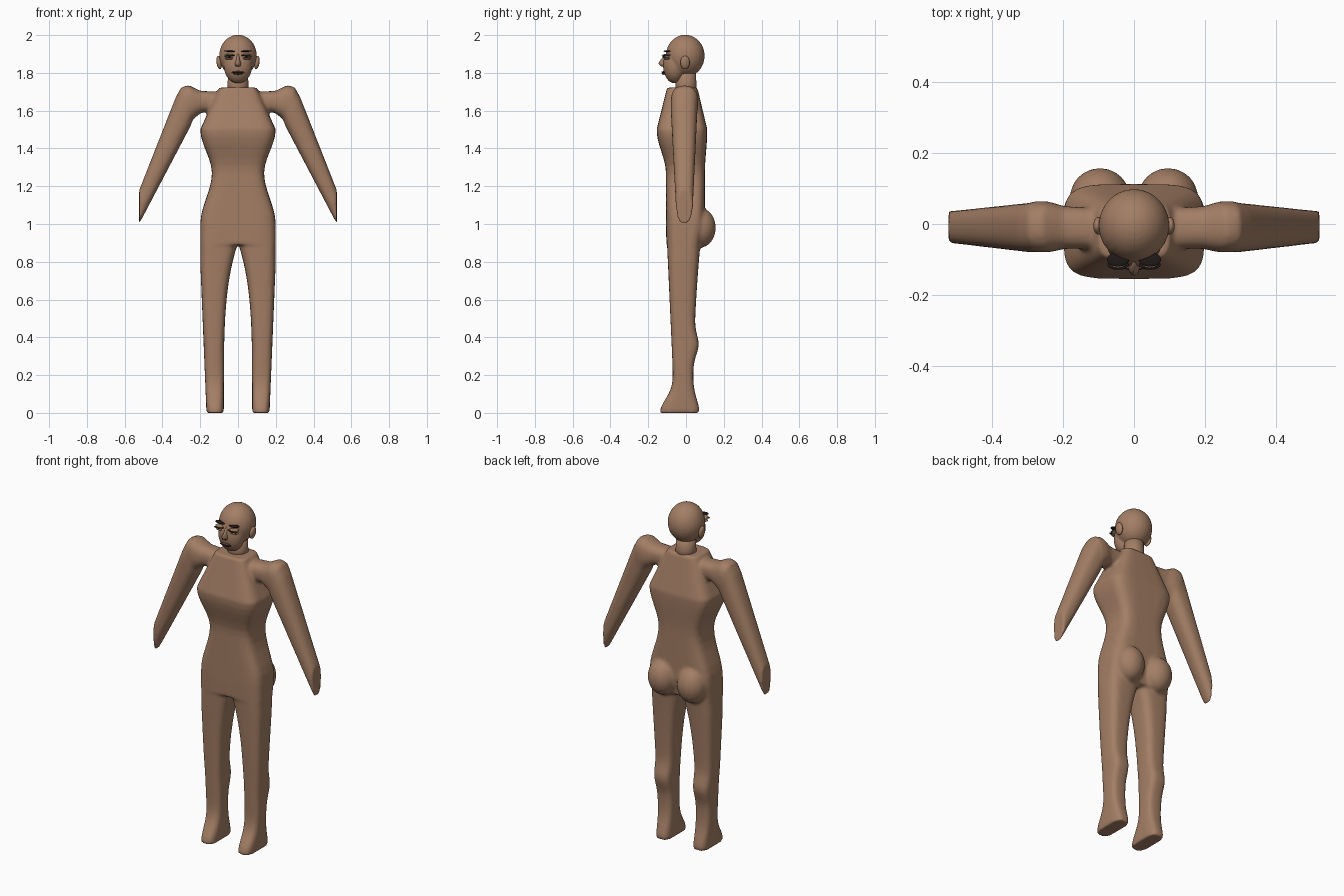
import bpy, bmesh, math
from mathutils import Matrix, Vector

if "Cube" in bpy.data.objects:
    bpy.data.objects.remove(bpy.data.objects["Cube"])


def material(name, red, green, blue):
    mat = bpy.data.materials.new(name)
    mat.use_nodes = True
    colour = (red, green, blue, 1)
    mat.diffuse_color = colour
    mat.node_tree.nodes["Principled BSDF"].inputs["Base Color"].default_value = colour
    return mat


skin = material("skin", red=.37, green=.21, blue=.13)
dark = material("dark hair", red=.015, green=.01, blue=.01)
lip = material("lip brown", red=.16, green=.07, blue=.05)
white = material("eye white", red=.5, green=.45, blue=.4)


def section(start, end, front, back, square, count=32):
    """Rounded outline spanning start to end in x and z, and front to back in y."""
    start, end = Vector((start[0], 0, start[1])), Vector((end[0], 0, end[1]))
    outline = []
    for i in range(count):
        angle = math.tau * i / count
        across, along = math.cos(angle), math.sin(angle)
        across = math.copysign(abs(across) ** square, across)
        along = math.copysign(abs(along) ** square, along)
        point = (start + end) / 2 + (end - start) / 2 * across
        point.y = (front + back) / 2 + (back - front) / 2 * along
        outline.append(point)
    return outline


def loft(bm, outlines):
    """Closed skin over a row of outlines."""
    rings = [[bm.verts.new(point) for point in outline] for outline in outlines]
    for low, high in zip(rings, rings[1:]):
        for i in range(len(low)):
            bm.faces.new((low[i - 1], low[i], high[i], high[i - 1]))
    bm.faces.new(rings[0])
    bm.faces.new(rings[-1])


def ball(bm, centre, radii, tilt=0):
    place = Matrix.Translation(centre) @ Matrix.Rotation(tilt, 4, "Y")
    bmesh.ops.create_uvsphere(bm, u_segments=24, v_segments=16, radius=1,
                              matrix=place @ Matrix.Diagonal((*radii, 1)))


def finish(bm, name, mat):
    bmesh.ops.recalc_face_normals(bm, faces=bm.faces[:])
    for face in bm.faces:
        face.smooth = True
    mesh = bpy.data.meshes.new(name)
    bm.to_mesh(mesh)
    bm.free()
    mesh.materials.append(mat)
    part = bpy.data.objects.new(name, mesh)
    bpy.context.collection.objects.link(part)
    return part


def fuse(part, voxel):
    """Melt overlapping volumes into one soft surface."""
    remesh = part.modifiers.new("fuse", "REMESH")
    remesh.mode = "VOXEL"
    remesh.voxel_size = voxel
    remesh.use_smooth_shade = True
    soften = part.modifiers.new("soften", "SMOOTH")
    soften.factor = .5
    soften.iterations = 6


def ellipsoid(name, mat, centre, radii, tilt=0):
    bm = bmesh.new()
    ball(bm, centre, radii, tilt)
    return finish(bm, name, mat)


def torso_outline(z, half, front, back):
    return section((-half, z), (half, z), front, back, square=.45)


def leg_outline(side, z):
    # The foot flares near the floor, the calf bulges, the thighs meet in an arch
    foot = math.exp(-(z / .1) ** 2)
    calf = math.exp(-((z - .36) / .07) ** 2)
    inner = .075 * (1 - (z / .9) ** 4)
    outer = .167 + .033 * min(1, z / .8)
    front = -.06 - .045 * z - .078 * foot
    back = .036 + .05 * z * z + .036 * foot + .025 * calf
    return section((side * inner, z), (side * outer, z), front, back, square=.6)


def arm_outline(side, top, bottom, front, back):
    return section((side * top[0], top[1]), (side * bottom[0], bottom[1]),
                   front, back, square=.8)


# Torso levels: crotch, hip, waist, chest, blended by an S curve between them
levels = [Vector((.89, .2, -.104, .08)), Vector((1, .2, -.106, .1)),
          Vector((1.27, .138, -.106, .1)), Vector((1.5, .2, -.156, .113))]
shoulder = Vector((1.722, .1, -.1, .06))
outlines = []
steps = 6
for low, high in zip(levels, levels[1:]):
    for i in range(steps):
        t = i / steps
        level = low.lerp(high, t * t * (3 - 2 * t))
        level[0] = low[0] + (high[0] - low[0]) * t
        outlines.append(torso_outline(*level))
outlines += [torso_outline(*levels[-1]), torso_outline(*shoulder)]

# Body: torso, legs, arms cut upright at the wrist, and seat
bm = bmesh.new()
loft(bm, outlines)
leg_steps = 36
for side in (-1, 1):
    loft(bm, [leg_outline(side, .9 * i / leg_steps) for i in range(leg_steps + 1)])
    loft(bm, [
        arm_outline(side, top=(.1, 1.7), bottom=(.1, 1.6), front=-.07, back=.045),
        arm_outline(side, top=(.2, 1.705), bottom=(.19, 1.59), front=-.07, back=.05),
        arm_outline(side, top=(.26, 1.735), bottom=(.22, 1.57), front=-.08, back=.063),
        arm_outline(side, top=(.3, 1.725), bottom=(.24, 1.55), front=-.08, back=.065),
        arm_outline(side, top=(.33, 1.67), bottom=(.25, 1.52), front=-.08, back=.06),
        arm_outline(side, top=(.523, 1.18), bottom=(.523, 1), front=-.053, back=.036),
    ])
    ball(bm, centre=(side * .096, .075, .98), radii=(.085, .083, .105))
fuse(finish(bm, "body", skin), voxel=.009)

# Neck
bm = bmesh.new()
loft(bm, [section((-half, z), (half, z), -half, half, square=1)
          for z, half in ((1.69, .06), (1.74, .055), (1.82, .052))])
finish(bm, "neck", skin)

# Head: skull and jaw fused
bm = bmesh.new()
ball(bm, centre=(0, -.004, 1.89), radii=(.1, .103, .112))
ball(bm, centre=(0, -.06, 1.84), radii=(.076, .062, .096))
fuse(finish(bm, "head", skin), voxel=.006)

# Nose: a narrow bridge widening down to the tip
bm = bmesh.new()
loft(bm, [section((-half, z), (half, z), tip, -.08, square=1)
          for z, half, tip in ((1.835, .016, -.132), (1.85, .017, -.146),
                               (1.87, .01, -.134), (1.9, .007, -.11))])
finish(bm, "nose", skin)

# Mouth
mouth = Vector((0, -.117, 1.8))
up = Vector((0, 0, .005))
ellipsoid("upper_lip", lip, mouth + up, radii=(.03, .012, .004))
ellipsoid("lower_lip", lip, mouth - up, radii=(.024, .012, .005))
ellipsoid("mouth_line", dark, mouth, radii=(.036, .014, .003))

# Paired features of the face
for side, word in ((1, "left"), (-1, "right")):
    eye = Vector((side * .045, -.1, 1.885))
    ahead = Vector((0, -.015, 0))
    ellipsoid(word + "_ear", skin, (side * .1, -.005, 1.855),
              radii=(.014, .025, .036), tilt=side * .15)
    ellipsoid(word + "_eye", white, eye, radii=(.023, .018, .007))
    ellipsoid(word + "_iris", dark, eye + ahead, radii=(.007, .006, .006))
    ellipsoid(word + "_upper_eyelid", skin, eye + up * 2, radii=(.028, .024, .005))
    ellipsoid(word + "_lower_eyelid", skin, eye - up * 2, radii=(.026, .02, .004))
    ellipsoid(word + "_lashes", dark, eye + up + ahead, radii=(.03, .014, .003),
              tilt=side * .08)
    ellipsoid(word + "_eyebrow", dark, eye + up * 6, radii=(.031, .02, .004),
              tilt=side * -.05)
    ellipsoid(word + "_nostril", dark, (side * .009, -.128, 1.835),
              radii=(.005, .005, .002))
